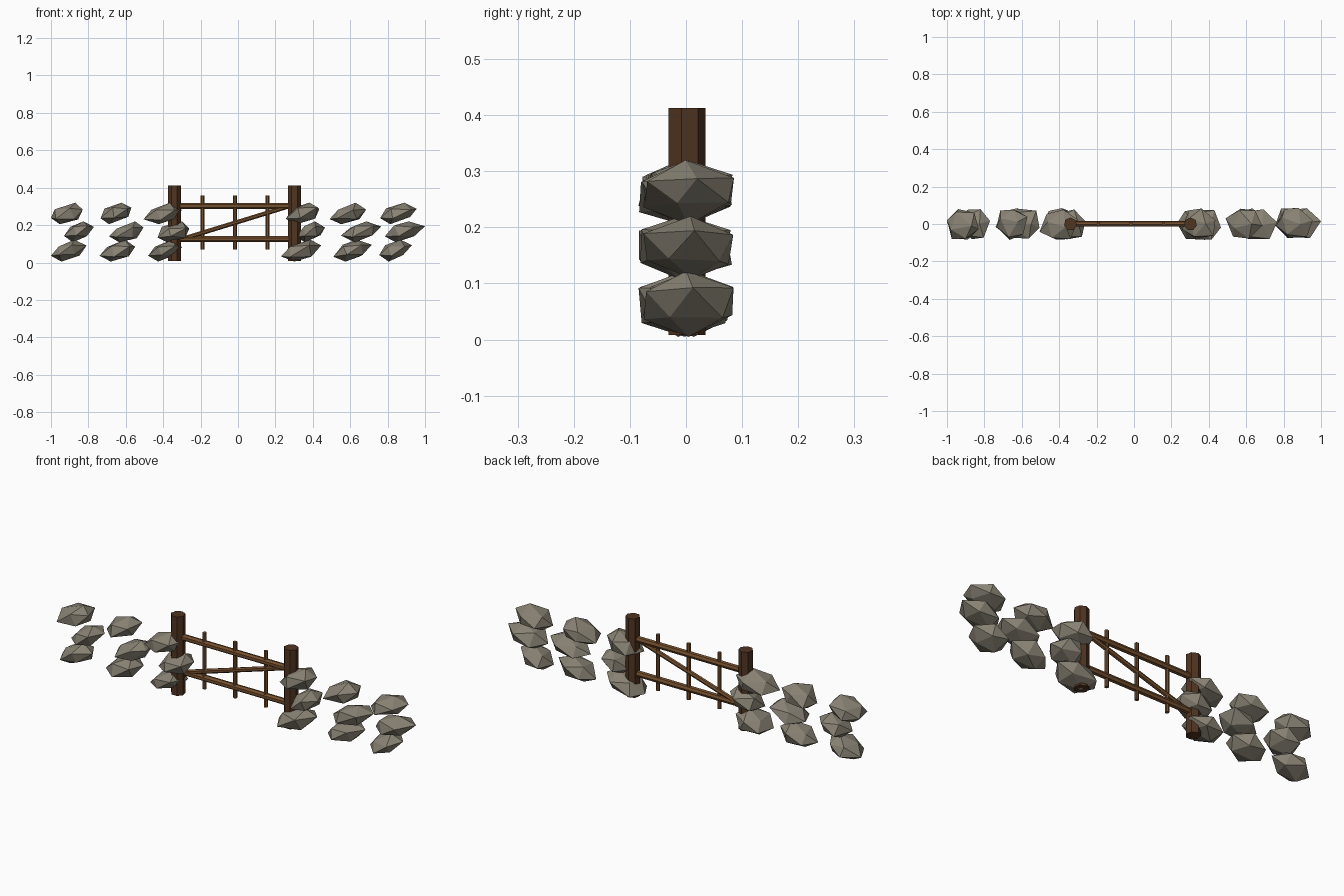
import bpy, bmesh, math, random
from mathutils import Vector, Matrix

cube = bpy.data.objects.get("Cube")
if cube:
    bpy.data.objects.remove(cube, do_unlink=True)
random.seed(4)


def material(name, rgb):
    m = bpy.data.materials.new(name)
    m.use_nodes = True
    m.diffuse_color = (*rgb, 1)
    m.node_tree.nodes["Principled BSDF"].inputs["Base Color"].default_value = (*rgb, 1)
    return m


STONE = material("grey stone", (0.25, 0.225, 0.175))
DARK = material("dark wood", (0.08, 0.035, 0.015))
WOOD = material("brown wood", (0.175, 0.077, 0.027))


def finish(name, bm, mat):
    mesh = bpy.data.meshes.new(name)
    bm.to_mesh(mesh)
    bm.free()
    mesh.materials.append(mat)
    obj = bpy.data.objects.new(name, mesh)
    bpy.context.collection.objects.link(obj)
    return obj


def pole(name, start, end, radius, mat):
    """Seven-sided bar between two points."""
    a, b = Vector(start), Vector(end)
    bm = bmesh.new()
    bmesh.ops.create_cone(bm, cap_ends=True, segments=7, radius1=radius,
                          radius2=radius, depth=(b - a).length)
    axis = (b - a).normalized()
    turn = Vector((0, 0, 1)).rotation_difference(axis).to_matrix().to_4x4()
    bm.transform(Matrix.Translation((a + b) / 2) @ turn)
    return finish(name, bm, mat)


def stone(name, low, high):
    """Leaning faceted stone that fills the given bounds."""
    bm = bmesh.new()
    bmesh.ops.create_icosphere(bm, subdivisions=1, radius=1)
    bm.transform(Matrix.Rotation(random.uniform(-0.35, 0.35), 4, "Z"))
    for v in bm.verts:
        v.co += Vector([random.uniform(-0.1, 0.1) for _ in range(3)])
        v.co.x += 0.4 * v.co.z
    for i in range(3):
        values = [v.co[i] for v in bm.verts]
        small, size = min(values), max(values) - min(values)
        for v in bm.verts:
            v.co[i] = low[i] + (v.co[i] - small) / size * (high[i] - low[i])
    finish(name, bm, STONE)


# Stone wall: left and right limits of the stones in each course
courses = {
    "bottom": (0.005, 0.122, [(-1, -.81), (-.74, -.55), (-.48, -.30),
                              (.23, .445), (.51, .715), (.755, .93)]),
    "middle": (0.108, 0.22, [(-.93, -.77), (-.69, -.505), (-.43, -.26),
                             (.31, .465), (.55, .765), (.785, 1)]),
    "top": (0.205, 0.32, [(-1, -.83), (-.735, -.57), (-.505, -.30),
                          (.255, .435), (.49, .685), (.76, .955)]),
}
for course, (z0, z1, spans) in courses.items():
    for n, (x0, x1) in enumerate(spans, 1):
        shift = random.uniform(-0.006, 0.006)
        stone(f"{course}_stone_{n}", (x0, shift - 0.08, z0), (x1, shift + 0.08, z1))

# Gate posts
LEFT, RIGHT = 0.302, -0.34
for side, x in (("left", LEFT), ("right", RIGHT)):
    pole(f"{side}_post", (x, 0, 0.008), (x, 0, 0.413), 0.035, DARK)

# Gate rails, brace and uprights
for level, z in (("lower", 0.125), ("upper", 0.302)):
    pole(f"{level}_rail", (RIGHT, 0, z), (LEFT, 0, z), 0.016, WOOD)
pole("diagonal_brace", (RIGHT + 0.03, 0, 0.122), (LEFT - 0.02, 0, 0.304), 0.012, WOOD)
for n in range(3):
    x = -0.19 + n * 0.174
    pole(f"upright_{n + 1}", (x, 0, 0.07), (x, 0, 0.358), 0.01, WOOD)
